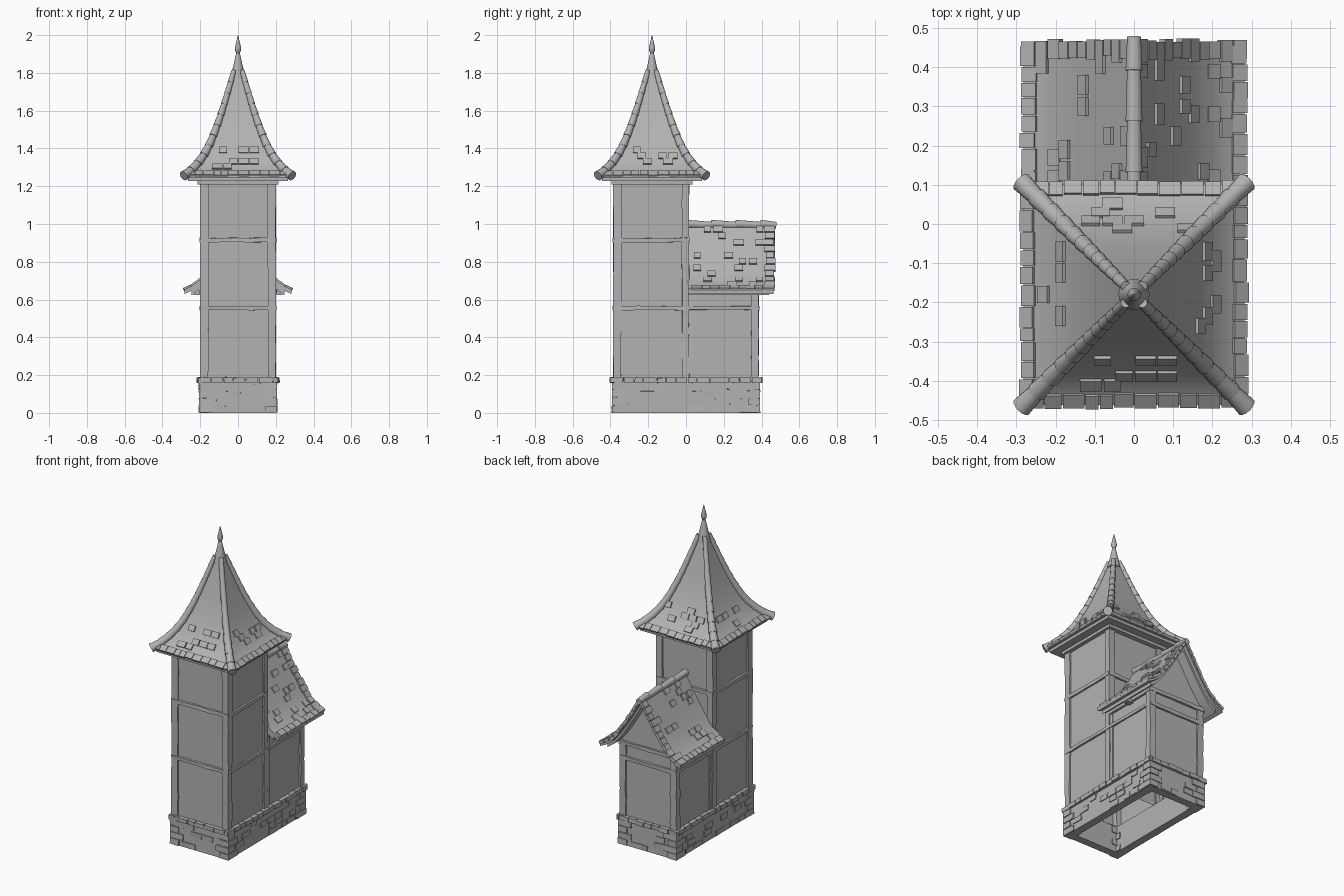
import bpy, bmesh, math, random
from mathutils import Matrix, Vector

random.seed(4)
rnd = random.uniform
if "Cube" in bpy.data.objects:
    bpy.data.objects.remove(bpy.data.objects["Cube"])

GREY = (0.45, 0.45, 0.45, 1)
stone = bpy.data.materials.new("plain_grey")
stone.use_nodes = True
stone.diffuse_color = GREY
stone.node_tree.nodes["Principled BSDF"].inputs["Base Color"].default_value = GREY


def finish(name, bm, open_bottom=False):
    """Turn a bmesh into a named, shaded object."""
    bmesh.ops.recalc_face_normals(bm, faces=bm.faces)
    if open_bottom:
        low = [f for f in bm.faces if f.normal.z < -0.9]
        bmesh.ops.delete(bm, geom=low, context='FACES')
    mesh = bpy.data.meshes.new(name)
    bm.to_mesh(mesh)
    bm.free()
    mesh.materials.append(stone)
    obj = bpy.data.objects.new(name, mesh)
    bpy.context.collection.objects.link(obj)
    bpy.ops.object.select_all(action='DESELECT')
    obj.select_set(True)
    bpy.context.view_layer.objects.active = obj
    bpy.ops.object.shade_smooth_by_angle(angle=math.radians(32))


def skin(bm, rings):
    """Capped solid through a series of rings of points."""
    rings = [[bm.verts.new(p) for p in ring] for ring in rings]
    for a, b in zip(rings, rings[1:]):
        for i in range(len(a)):
            j = (i + 1) % len(a)
            bm.faces.new((a[i], a[j], b[j], b[i]))
    bm.faces.new(rings[0])
    bm.faces.new(rings[-1])


def box(bm, lo, hi, jitter=0.0, cuts=0):
    """Box between two corners, optionally cut along its length and made uneven."""
    lo, hi = Vector(lo), Vector(hi)
    axis = max(range(3), key=lambda i: abs(hi[i] - lo[i]))
    b, c = (axis + 1) % 3, (axis + 2) % 3
    rings = []
    for i in range(cuts + 2):
        ring = []
        for end_b, end_c in ((lo, lo), (hi, lo), (hi, hi), (lo, hi)):
            p = lo.lerp(hi, i / (cuts + 1))
            p[b], p[c] = end_b[b], end_c[c]
            ring.append(p + Vector([rnd(-jitter, jitter) for _ in range(3)]))
        rings.append(ring)
    skin(bm, rings)


def lathe(bm, profile, sides, y, turn=0.0, scale=1.0):
    """Stack of rings (radius, height) around a vertical axis."""
    angles = [turn + math.tau * i / sides for i in range(sides)]
    skin(bm, [[(r * scale * math.cos(a), y + r * scale * math.sin(a), z) for a in angles]
              for r, z in profile])


def extrude_y(bm, outline, y0, y1):
    """Solid with an x-z outline, running from y0 to y1."""
    skin(bm, [[(x, y, z) for x, z in outline] for y in (y0, y1)])


def walk(profile, s):
    """Point and downhill direction at distance s along a (out, z) profile."""
    for p, q in zip(profile, profile[1:]):
        d = Vector((0, q[0] - p[0], q[1] - p[1]))
        if s <= d.length or q is profile[-1]:
            return Vector((0, *p)) + d.normalized() * s, d.normalized()
        s -= d.length


def length(profile):
    return sum(math.dist(p, q) for p, q in zip(profile, profile[1:]))


def tile(bm, frame, profile, s, u, w, l, t=0.018):
    """Flat tile lying on a curved slope, half sunk into it."""
    p, down = walk(profile, s)
    across = Vector((1, 0, 0))
    rot = Matrix((across, down, across.cross(down))).transposed().to_4x4()
    place = Matrix.Translation(p + across * u) @ rot
    bmesh.ops.create_cube(bm, size=1, matrix=frame @ place @ Matrix.Diagonal((w, l, t, 1)))


def tube(bm, p, q, r0, r1):
    """Tapered round ridge tile from p to q."""
    d = q - p
    m = Matrix.Translation((p + q) / 2) @ d.to_track_quat('Z', 'Y').to_matrix().to_4x4()
    bmesh.ops.create_cone(bm, cap_ends=True, segments=14, radius1=r0, radius2=r1,
                          depth=d.length, matrix=m)


# Stone base: hollow frame
bm = bmesh.new()
for s in (-1, 1):
    box(bm, (s * 0.15, -0.385, 0), (s * 0.2, 0.385, 0.17))
    box(bm, (-0.2, s * 0.335, 0), (0.2, s * 0.385, 0.17))
finish("base_frame", bm)


def block(bm, side, along_x, span, inner, outer, z0, z1):
    """Uneven stone on one side of the base."""
    lo, hi = (span[0], side * inner, z0), (span[1], side * outer, z1)
    if not along_x:
        lo, hi = (lo[1], lo[0], z0), (hi[1], hi[0], z1)
    box(bm, lo, hi, 0.002)


# Raised stones in courses, corner blocks and the ledge on top
bm, ledge = bmesh.new(), bmesh.new()
for s in (-1, 1):
    for run, face, along_x in ((0.2, 0.385, True), (0.385, 0.2, False)):
        for row in range(4):
            z, x = row * 0.04, -run + 0.08
            while x < run - 0.1:
                w = rnd(0.04, 0.08)
                if random.random() < 0.45:
                    block(bm, s, along_x, (x, x + w), face - 0.02, face + 0.005, z + 0.004, z + 0.036)
                x += w + 0.005
        x = -run - 0.012
        while x < run:
            w = min(rnd(0.045, 0.075), run + 0.012 - x)
            block(ledge, s, along_x, (x, x + w - 0.004), face - 0.03, face + rnd(0.01, 0.02), 0.16, 0.187)
            x += w
    for t in (-1, 1):
        for row in range(4):
            w, d = (0.09, 0.06) if row % 2 else (0.06, 0.09)
            z = row * 0.04
            box(bm, (s * (0.205 - w), t * (0.39 - d), z + 0.002), (s * 0.207, t * 0.392, z + 0.038), 0.0015)
finish("base_stones", bm)
finish("base_ledge", ledge)

# Tower walls
bm = bmesh.new()
box(bm, (-0.19, -0.375, 0.165), (0.19, 0.005, 1.24))
finish("tower_walls", bm, True)

# Timber posts and rails
bm = bmesh.new()
for s in (-1, 1):
    for y0, y1, top in ((-0.385, -0.342, 1.235), (-0.022, 0.016, 1.235), (0.345, 0.385, 0.66)):
        box(bm, (s * 0.157, y0, 0.17), (s * 0.2, y1, top), 0.0025, 7)
    for z in (0.555, 0.915):
        box(bm, (s * 0.18, -0.38, z - 0.011), (s * 0.202, 0.012, z + 0.011), 0.002, 5)
    box(bm, (s * 0.18, 0.015, 0.545), (s * 0.2, 0.38, 0.565), 0.002, 5)
    box(bm, (s * 0.18, 0.015, 0.635), (s * 0.205, 0.385, 0.66), 0.002, 5)
    box(bm, (s * 0.18, 0.018, 0.17), (s * 0.196, 0.04, 0.64), 0.002, 5)
for z in (0.555, 0.915):
    box(bm, (-0.2, -0.388, z - 0.011), (0.2, -0.365, z + 0.011), 0.002, 5)
box(bm, (-0.2, 0, 0.904), (0.2, 0.018, 0.926), 0.002, 5)
for z in (0.555, 0.65):
    box(bm, (-0.2, 0.365, z - 0.012), (0.2, 0.388, z + 0.012), 0.002, 5)
finish("timber_frame", bm)

# Tower roof: flared pyramid over a soffit board
Y = -0.18
R2 = math.sqrt(2)
roof = [(0.01, 1.86), (0.025, 1.8), (0.054, 1.7), (0.084, 1.6), (0.118, 1.5),
        (0.16, 1.4), (0.187, 1.355), (0.22, 1.31), (0.253, 1.278), (0.282, 1.258)]
bm = bmesh.new()
lathe(bm, roof + [(0.282, 1.247)], 4, Y, math.pi / 4, R2)
finish("tower_roof", bm)
bm = bmesh.new()
lathe(bm, [(0.265, 1.228), (0.265, 1.25)], 4, Y, math.pi / 4, R2)
lathe(bm, [(0.215, 1.21), (0.215, 1.23)], 4, Y, math.pi / 4, R2)
finish("tower_soffit", bm)

# Scattered tiles and ragged eaves of the tower roof
bm = bmesh.new()
total = length(roof)
for k in range(4):
    frame = Matrix.Translation((0, Y, 0)) @ Matrix.Rotation(k * math.pi / 2, 4, 'Z')
    u = -0.26
    while u < 0.25:
        w = rnd(0.035, 0.06)
        tile(bm, frame, roof, total - rnd(0.012, 0.018), u + w / 2, w - 0.003, 0.04, 0.016)
        u += w
    for row in range(4):
        for col in range(-2, 3):
            if random.random() < 0.42:
                u = col * 0.055 + (row % 2) * 0.025
                tile(bm, frame, roof, total - 0.07 - row * 0.036, u, rnd(0.04, 0.055), 0.036)
finish("tower_roof_tiles", bm)

# Overlapping hip tiles on the four corners
bm = bmesh.new()
hip = [(d * R2, z) for d, z in roof]
total, count = length(hip) - 0.05, 11
for k in range(4):
    frame = Matrix.Translation((0, Y, 0)) @ Matrix.Rotation((k + 0.5) * math.pi / 2, 4, 'Z')
    for i in range(count):
        p = walk(hip, 0.05 + total * i / count)[0]
        q = walk(hip, 0.05 + total * (i + 1.12) / count)[0]
        r = 0.014 + 0.011 * i / count
        tube(bm, frame @ p, frame @ q, r * 0.88, r * 1.12)
finish("hip_tiles", bm)

# Finial
bm = bmesh.new()
lathe(bm, [(0.04, 1.77), (0.036, 1.79), (0.022, 1.85), (0.011, 1.9), (0.009, 1.905),
           (0.016, 1.92), (0.017, 1.93), (0.009, 1.965), (0.001, 2.0)], 16, Y)
finish("finial", bm)

# Rear wing: gabled walls, roof slab and lining below it
slope = [(0, 1.0), (0.05, 0.92), (0.1, 0.838), (0.15, 0.765), (0.2, 0.705), (0.245, 0.672), (0.282, 0.655)]


def both_sides(points, drop):
    return [(-x, z - drop) for x, z in reversed(points[1:])] + [(x, z - drop) for x, z in points]


bm = bmesh.new()
extrude_y(bm, [(-0.19, 0.165)] + both_sides(slope[:4] + [(0.19, 0.716)], 0.035) + [(0.19, 0.165)], 0, 0.375)
finish("wing_walls", bm, True)
for name, part, drop, end in (("wing_roof", slope, 0, 0.462), ("wing_roof_lining", slope[:6], 0.023, 0.44)):
    bm = bmesh.new()
    extrude_y(bm, both_sides(part, drop) + both_sides(part, drop + 0.025)[::-1], 0.01, end)
    finish(name, bm)

# Wing roof tiles: verge column, ragged eaves and scattered ones
bm = bmesh.new()
total = length(slope)
for s in (-1, 1):
    frame = Matrix(((0, s, 0, 0), (1, 0, 0, 0), (0, 0, 1, 0), (0, 0, 0, 1)))
    for row in range(11):
        d = 0.035 + row * (total - 0.05) / 10
        w = rnd(0.04, 0.06)
        tile(bm, frame, slope, d, rnd(0.464, 0.474) - w / 2, w, 0.036)
        for col in range(7):
            if random.random() < 0.28:
                tile(bm, frame, slope, d, 0.06 + col * 0.055 + (row % 2) * 0.02, rnd(0.035, 0.055), 0.036)
    y = 0.025
    while y < 0.42:
        w = rnd(0.035, 0.06)
        tile(bm, frame, slope, total - rnd(0.012, 0.019), y + w / 2, w - 0.003, 0.04, 0.016)
        y += w
    box(bm, (s * 0.19, 0.185, 0.625), (s * 0.235, 0.22, 0.66))
finish("wing_roof_tiles", bm)

# Round ridge tiles of the wing
bm = bmesh.new()
stops = (0.478, 0.4, 0.27, 0.14, 0.01)
for a, b in zip(stops, stops[1:]):
    tube(bm, Vector((0, a, 0.993)), Vector((0, b - 0.008, 1.0)), 0.018, 0.022)
finish("wing_ridge_tiles", bm)
